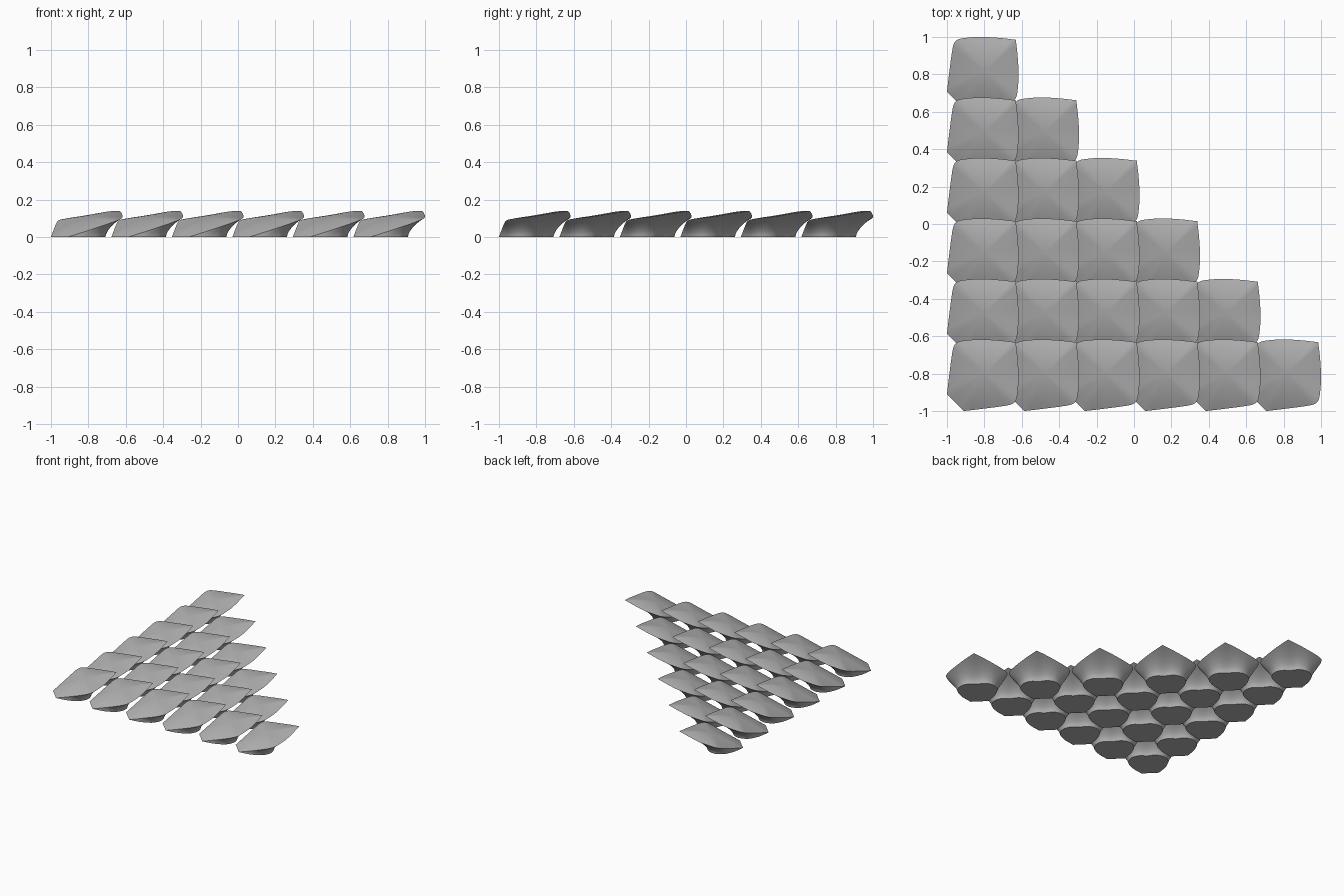
import bpy, bmesh
from mathutils import Vector

if "Cube" in bpy.data.objects:
    bpy.data.objects.remove(bpy.data.objects["Cube"])

ROWS = 6
SIZE = 0.383
PITCH = (2 - SIZE) / (ROWS - 1)
STEPS = 4

# One half of the scale outline, from the cut corner to the raised tip
RIM = [(.09, 0, 0), (.2, .013, .035), (.29, .025, .065), (.345, .036, .085),
       (.37, .06, .095), (.38, .12, .103), (.383, .19, .111), (.378, .28, .126),
       (.368, .368, .14)]
# Matching half of the flat foot
FOOT = [(.09, 0, 0), (.17, .012, 0), (.22, .03, 0), (.255, .05, 0), (.272, .07, 0),
        (.287, .1, 0), (.29, .14, 0), (.27, .185, 0), (.222, .222, 0)]


def spline(pts):
    """Smooth curve through the points."""
    p = [Vector(v) for v in pts]
    p = [2 * p[0] - p[1]] + p + [2 * p[-1] - p[-2]]
    out = []
    for i in range(1, len(p) - 2):
        a, b, c, d = p[i - 1:i + 3]
        for k in range(STEPS):
            t = k / STEPS
            out.append(.5 * (2 * b + (c - a) * t + (2 * a - 5 * b + 4 * c - d) * t * t
                             + (3 * b - a - 3 * c + d) * t ** 3))
    out.append(p[-2])
    return out


def full_loop(pts):
    """Mirror the half curve over the diagonal and close it across the cut corner."""
    half = spline(pts)
    other = [Vector((v.y, v.x, v.z)) for v in reversed(half[:-1])]
    a, b = other[-1], half[0]
    return half + other + [a.lerp(b, k / 4) for k in (1, 2, 3)]


def plane_z(p):
    return -.02 + .215 * (p.x + p.y)


def scale_mesh():
    rim, foot = full_loop(RIM), full_loop(FOOT)
    n = len(rim)
    centre = Vector((.2, .2, 0))
    bm = bmesh.new()
    rings = []
    # Domed, tilted top
    for s in (.12, .25, .38, .5, .62, .74, .86, 1):
        ring = []
        for r in rim:
            p = centre.lerp(Vector((r.x, r.y, 0)), s)
            p.z = plane_z(p) + .04 * (1 - s * s) + (r.z - plane_z(r)) * s * s
            ring.append(bm.verts.new(p))
        rings.append(ring)
    # Hollowed underside running down to the foot
    for w in (.8, .6, .4, .25, .12, .04, 0):
        ring = []
        for r, f in zip(rim, foot):
            p = f.lerp(r, w)
            p.z = r.z * w ** .6
            ring.append(bm.verts.new(p))
        rings.append(ring)
    for a, b in zip(rings, rings[1:]):
        for i in range(n):
            j = (i + 1) % n
            bm.faces.new((a[i], b[i], b[j], a[j]))
    top = bm.verts.new((centre.x, centre.y, plane_z(centre) + .04))
    for i in range(n):
        bm.faces.new((top, rings[0][i], rings[0][(i + 1) % n]))
    bm.faces.new(rings[-1][::-1])
    bmesh.ops.remove_doubles(bm, verts=bm.verts, dist=.0002)
    bmesh.ops.recalc_face_normals(bm, faces=bm.faces)
    me = bpy.data.meshes.new("scale")
    bm.to_mesh(me)
    bm.free()
    return me


grey = bpy.data.materials.new("grey")
grey.diffuse_color = (.45, .45, .45, 1)
grey.use_nodes = True
grey.node_tree.nodes["Principled BSDF"].inputs["Base Color"].default_value = grey.diffuse_color
mesh = scale_mesh()
mesh.materials.append(grey)

# Triangular field of overlapping scales
for row in range(ROWS):
    for col in range(ROWS - row):
        ob = bpy.data.objects.new(f"scale_{row}_{col}", mesh)
        ob.location = (-1 + col * PITCH, -1 + row * PITCH, 0)
        bpy.context.collection.objects.link(ob)
        if row == col == 0:
            bpy.context.view_layer.objects.active = ob
            ob.select_set(True)
bpy.ops.object.shade_smooth_by_angle(angle=.6)
